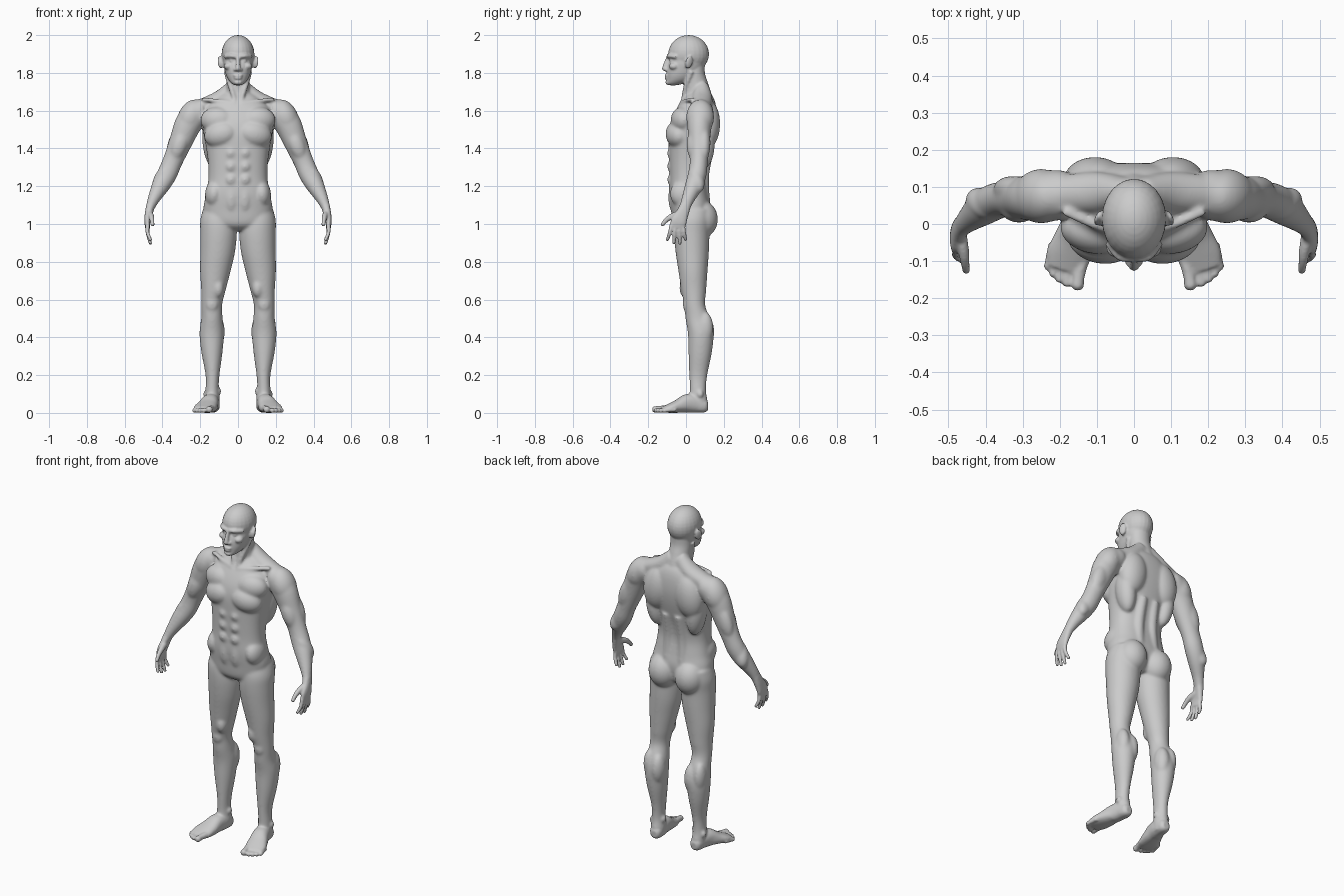
import bpy, bmesh, math
from mathutils import Vector, Matrix, Euler

bm = bmesh.new()
X, Y, Z = Vector((1, 0, 0)), Vector((0, 1, 0)), Vector((0, 0, 1))


def spline(p, steps=5):
    """Catmull-Rom through rows of numbers"""
    out = []
    for i in range(len(p) - 1):
        a, b, c, d = p[max(i - 1, 0)], p[i], p[i + 1], p[min(i + 2, len(p) - 1)]
        for k in range(steps):
            t = k / steps
            out.append([0.5 * (2 * q + (r - o) * t + (2 * o - 5 * q + 4 * r - s) * t * t
                               + (3 * q - o - 3 * r + s) * t ** 3) for o, q, r, s in zip(a, b, c, d)])
    return out + [list(p[-1])]


def ball(c, r, rot=(0, 0, 0), both=True):
    for s in (1, -1) if both else (1,):
        m = (Matrix.Translation((c[0] * s, c[1], c[2]))
             @ Euler((rot[0], rot[1] * s, rot[2] * s)).to_matrix().to_4x4()
             @ Matrix.Diagonal((*r, 1)))
        bmesh.ops.create_uvsphere(bm, u_segments=24, v_segments=16, radius=1, matrix=m)


def loft(rings, side=X, flat=False, power=2.0, both=True, tip=False, n=32):
    """Skin elliptical rings (x, y, z, a, b) along their path"""
    rows = spline(rings)
    for s in (1, -1) if both else (1,):
        loops = []
        for i, (x, y, z, a, b) in enumerate(rows):
            t = Z
            if not flat:
                t = (Vector(rows[min(i + 1, len(rows) - 1)][:3]) - Vector(rows[max(i - 1, 0)][:3])).normalized()
            u = (side - t * side.dot(t)).normalized()
            v = t.cross(u)
            loop = []
            for k in range(n):
                w = 2 * math.pi * k / n
                ca, sa = math.cos(w), math.sin(w)
                co = (Vector((x, y, z)) + u * a * math.copysign(abs(ca) ** (2 / power), ca)
                      + v * b * math.copysign(abs(sa) ** (2 / power), sa))
                loop.append(bm.verts.new((co.x * s, co.y, co.z)))
            loops.append(loop)
        for l0, l1 in zip(loops, loops[1:]):
            for k in range(n):
                bm.faces.new((l0[k], l0[(k + 1) % n], l1[(k + 1) % n], l1[k]))
        bm.faces.new(loops[0])
        bm.faces.new(loops[-1])
    if tip:
        x, y, z, a, b = rings[-1]
        ball((x, y, z), (max(a, b),) * 3, both=both)


def slices(rows, power):
    """Level slices of a central part: z, front y, back y, half width"""
    loft([(0, (f + b) / 2, z, w, (b - f) / 2) for z, f, b, w in rows], flat=True, power=power, both=False, n=48)


# torso and neck
slices([(.965, -.03, .09, .06), (1.0, -.068, .115, .15), (1.08, -.08, .13, .182), (1.16, -.09, .118, .168),
        (1.24, -.088, .108, .157), (1.32, -.09, .118, .158), (1.40, -.092, .14, .168), (1.48, -.092, .158, .182),
        (1.55, -.078, .165, .188), (1.62, -.045, .16, .165), (1.67, -.01, .145, .11), (1.70, .02, .12, .07)], 2.4)
slices([(1.60, 0, .14, .08), (1.66, -.015, .14, .072), (1.70, -.01, .132, .064), (1.75, -.01, .115, .061),
        (1.80, -.01, .1, .062), (1.86, 0, .1, .06)], 2)
loft([(.02, .085, 1.715, .04, .05), (.10, .085, 1.66, .055, .045), (.21, .08, 1.61, .05, .045)], side=Y)  # trapezius
loft([(.062, .03, 1.81, .014, .014), (.04, .0, 1.73, .014, .014), (.015, -.02, 1.65, .01, .01)])  # neck tendon
loft([(.015, -.028, 1.635, .012, .012), (.10, -.005, 1.65, .012, .012), (.19, .035, 1.66, .012, .012)], side=Y)  # collarbone
# chest, back, belly and seat muscles
ball((.09, -.045, 1.475), (.092, .062, .07), (0, .25, .2))
ball((.11, -.02, 1.55), (.09, .06, .07), (0, 0, .2))
ball((.105, .115, 1.53), (.085, .066, .13), (0, -.15, 0))
ball((.135, .09, 1.42), (.052, .062, .13), (0, .12, 0))
loft([(.04, .10, 1.40, .035, .05), (.045, .08, 1.25, .035, .042), (.05, .09, 1.10, .035, .04)])
for z in (1.375, 1.305, 1.235):
    ball((.037, -.065, z), (.036, .035, .038))
ball((.035, -.06, 1.14), (.04, .034, .085))
ball((.125, -.01, 1.16), (.05, .075, .075), (0, -.1, 0))
ball((.087, .083, 1.025), (.086, .086, .1))

# legs
loft([(.105, .04, 1.08, .08, .09), (.106, .034, 1.02, .094, .098), (.103, .03, .95, .097, .095),
      (.108, .033, .85, .092, .088), (.12, .037, .75, .081, .077), (.13, .041, .65, .065, .066),
      (.139, .046, .57, .055, .056), (.138, .062, .50, .057, .065), (.139, .078, .42, .065, .068),
      (.138, .075, .32, .056, .062), (.135, .065, .20, .037, .048), (.137, .063, .12, .035, .043),
      (.135, .066, .06, .039, .048), (.134, .07, .015, .034, .04)], flat=True)
ball((.138, .003, .575), (.032, .02, .04))
ball((.112, .1, .43), (.042, .05, .09))
ball((.165, .1, .45), (.036, .045, .085))
ball((.105, -.005, .66), (.03, .03, .05))
ball((.1, .065, .115), (.012, .018, .02))
ball((.172, .075, .1), (.012, .018, .02))

# feet and toes
loft([(.132, .117, .034, .018, .02), (.133, .1, .036, .033, .035), (.138, .05, .048, .041, .047),
      (.148, .005, .05, .046, .049), (.161, -.04, .036, .054, .036), (.176, -.085, .025, .059, .025),
      (.187, -.122, .018, .05, .015)], power=2.3)
for x, y, r in ((.152, -.162, .018), (.181, -.158, .0125), (.2, -.147, .0125), (.217, -.133, .012), (.231, -.114, .012)):
    loft([(x - .012, y + .06, r + .006, r, r), (x - .003, y + .02, r + .003, r * .9, r * .9), (x, y, r, r, r)], tip=True, n=16)

# arms
loft([(.15, .078, 1.60, .05, .055), (.205, .078, 1.594, .068, .068), (.26, .072, 1.535, .072, .066),
      (.305, .07, 1.43, .061, .056), (.345, .068, 1.335, .053, .048), (.375, .06, 1.265, .053, .049),
      (.408, .042, 1.205, .048, .047), (.445, .012, 1.135, .033, .035), (.466, -.008, 1.085, .023, .029)])
ball((.25, .075, 1.565), (.068, .074, .1), (0, -.45, 0))
ball((.31, .045, 1.42), (.045, .042, .09), (0, -.35, 0))
ball((.325, .095, 1.43), (.045, .035, .1), (0, -.35, 0))
ball((.405, .055, 1.235), (.042, .04, .075), (.3, -.45, 0))

# hands, fingers and thumb
loft([(.462, -.002, 1.1, .024, .029), (.473, -.02, 1.055, .02, .034), (.48, -.038, 1.015, .016, .042),
      (.478, -.047, .98, .013, .04)], power=2.4)
for y, ty, tz in ((-.077, -.098, .918), (-.057, -.064, .9), (-.036, -.032, .898), (-.016, -.002, .918)):
    loft([(.478, y, .995, .012, .011), (.479, (y * .6 + ty * .4), .955, .0105, .0105),
          (.464, ty, tz, .0092, .0092)], tip=True, n=16)
loft([(.468, -.03, 1.055, .018, .02), (.459, -.075, 1.04, .015, .016), (.455, -.105, 1.02, .012, .013),
      (.452, -.124, .998, .01, .011)], tip=True, n=16)

# head and jaw
ball((0, .014, 1.9), (.087, .108, .1), both=False)
slices([(1.734, -.09, -.05, .018), (1.745, -.102, -.01, .035), (1.765, -.101, .03, .052), (1.79, -.102, .06, .064),
        (1.82, -.101, .09, .072), (1.845, -.095, .1, .077), (1.866, -.087, .105, .079), (1.89, -.09, .105, .082),
        (1.92, -.085, .1, .08)], 2.2)
# brow, eyes, cheeks, nose, lips, chin and ears
loft([(.004, -.093, 1.887, .011, .011), (.04, -.086, 1.89, .012, .011), (.07, -.05, 1.885, .01, .01)], side=Y, n=16)
ball((.033, -.074, 1.864), (.014, .014, .009))
ball((.049, -.063, 1.835), (.026, .027, .02))
loft([(0, -.09, 1.885, .010, .012), (0, -.104, 1.85, .011, .014), (0, -.113, 1.823, .014, .014)], both=False, tip=True, n=16)
ball((.014, -.102, 1.817), (.01, .014, .009))
ball((0, -.1, 1.786), (.026, .014, .007), both=False)
ball((0, -.1, 1.772), (.022, .014, .007), both=False)
ball((0, -.09, 1.749), (.024, .02, .015), both=False)
ball((.095, .016, 1.857), (.009, .021, .034), (-.15, .15, .45))
ball((.085, .006, 1.85), (.013, .012, .025))

# fuse all parts into one skin
bmesh.ops.recalc_face_normals(bm, faces=bm.faces[:])
mesh = bpy.data.meshes.new("body")
bm.to_mesh(mesh)
bm.free()
body = bpy.data.objects.new("body", mesh)
bpy.context.collection.objects.link(body)
remesh = body.modifiers.new("fuse", 'REMESH')
remesh.mode = 'VOXEL'
remesh.voxel_size = .0055
fused = bpy.data.meshes.new_from_object(body.evaluated_get(bpy.context.evaluated_depsgraph_get()))
body.modifiers.clear()
body.data = fused

# soften the muscles strongly, the face, hands and feet only a little
soft = body.vertex_groups.new(name="soft")
for v in fused.vertices:
    x, y, z = v.co
    w = min((1.76 - z) / .05, (z - .07) / .06, max((z - 1.06) / .05, (.42 - abs(x)) / .04), 1)
    if w > 0:
        soft.add([v.index], w, 'REPLACE')
for name, count, group in (("muscles", 22, "soft"), ("details", 3, "")):
    m = body.modifiers.new(name, 'SMOOTH')
    m.factor, m.iterations, m.vertex_group = .5, count, group
for p in fused.polygons:
    p.use_smooth = True
